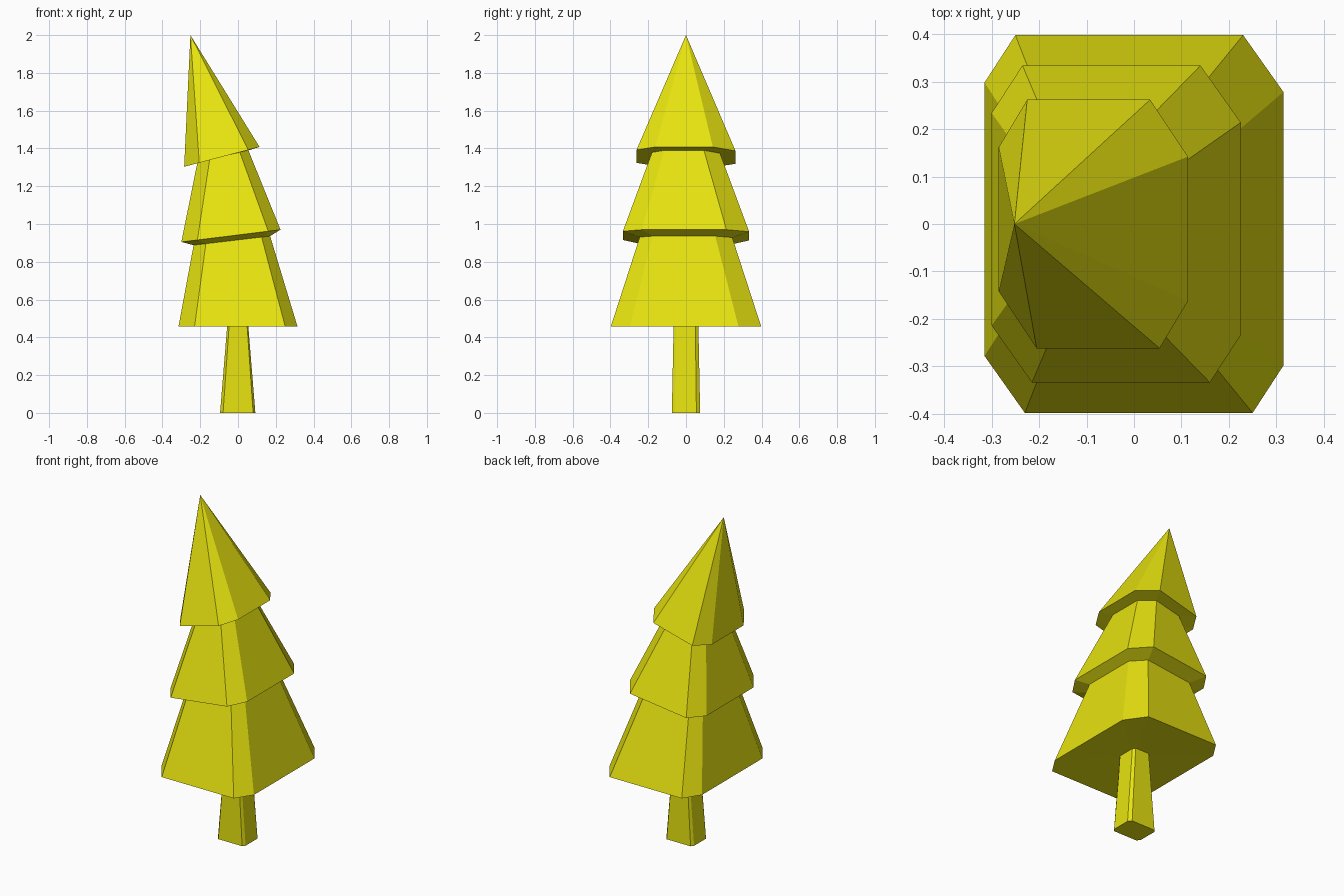
import bpy
import bmesh

cube = bpy.data.objects.get("Cube")
if cube:
    bpy.data.objects.remove(cube, do_unlink=True)

yellow = bpy.data.materials.new("bright_yellow")
yellow.use_nodes = True
colour = (0.8, 0.77, 0.005, 1)
yellow.diffuse_color = colour
yellow.node_tree.nodes["Principled BSDF"].inputs["Base Color"].default_value = colour


def ring(bm, left, right, depth, cut_x, cut_y, z_left, z_right, skew=0.01):
    """Rectangle with cut corners, slightly twisted and tilted along x."""
    d = depth
    corners = [
        (left + cut_x + skew, -d), (right - cut_x + skew, -d),
        (right, -d + cut_y - skew), (right, d - cut_y - skew),
        (right - cut_x - skew, d), (left + cut_x - skew, d),
        (left, d - cut_y + skew), (left, -d + cut_y + skew),
    ]
    slope = (z_right - z_left) / (right - left)
    return [bm.verts.new((x, y, z_left + slope * (x - left))) for x, y in corners]


def loft(name, rings, skew, apex=None):
    """Join a stack of rings, ending in a point or a flat cap."""
    bm = bmesh.new()
    loops = [ring(bm, *r, skew=skew) for r in rings]
    n = len(loops[0])
    for low, high in zip(loops, loops[1:]):
        for i in range(n):
            j = (i + 1) % n
            bm.faces.new((low[i], low[j], high[j], high[i]))
    bm.faces.new(loops[0][::-1])
    if apex:
        tip = bm.verts.new(apex)
        for i in range(n):
            bm.faces.new((loops[-1][i], loops[-1][(i + 1) % n], tip))
    else:
        bm.faces.new(loops[-1])
    bmesh.ops.recalc_face_normals(bm, faces=bm.faces)
    mesh = bpy.data.meshes.new(name)
    bm.to_mesh(mesh)
    bm.free()
    mesh.materials.append(yellow)
    obj = bpy.data.objects.new(name, mesh)
    bpy.context.collection.objects.link(obj)
    return obj


# Tapered trunk
loft("trunk", [
    (-0.095, 0.092, 0.075, 0.014, 0.018, 0, 0),
    (-0.055, 0.052, 0.065, 0.008, 0.014, 0.49, 0.49),
], skew=0.002)

# Three leaning foliage tiers with tucked-in undersides
loft("foliage", [
    (-0.05, 0.048, 0.06, 0.008, 0.014, 0.475, 0.475),
    (-0.315, 0.315, 0.398, 0.075, 0.11, 0.457, 0.457),
    (-0.235, 0.17, 0.245, 0.055, 0.08, 0.888, 0.936),
    (-0.30, 0.225, 0.334, 0.075, 0.11, 0.905, 0.97),
    (-0.215, 0.055, 0.18, 0.055, 0.075, 1.325, 1.39),
    (-0.285, 0.114, 0.262, 0.07, 0.11, 1.303, 1.408),
], skew=0.01, apex=(-0.252, 0, 2))
